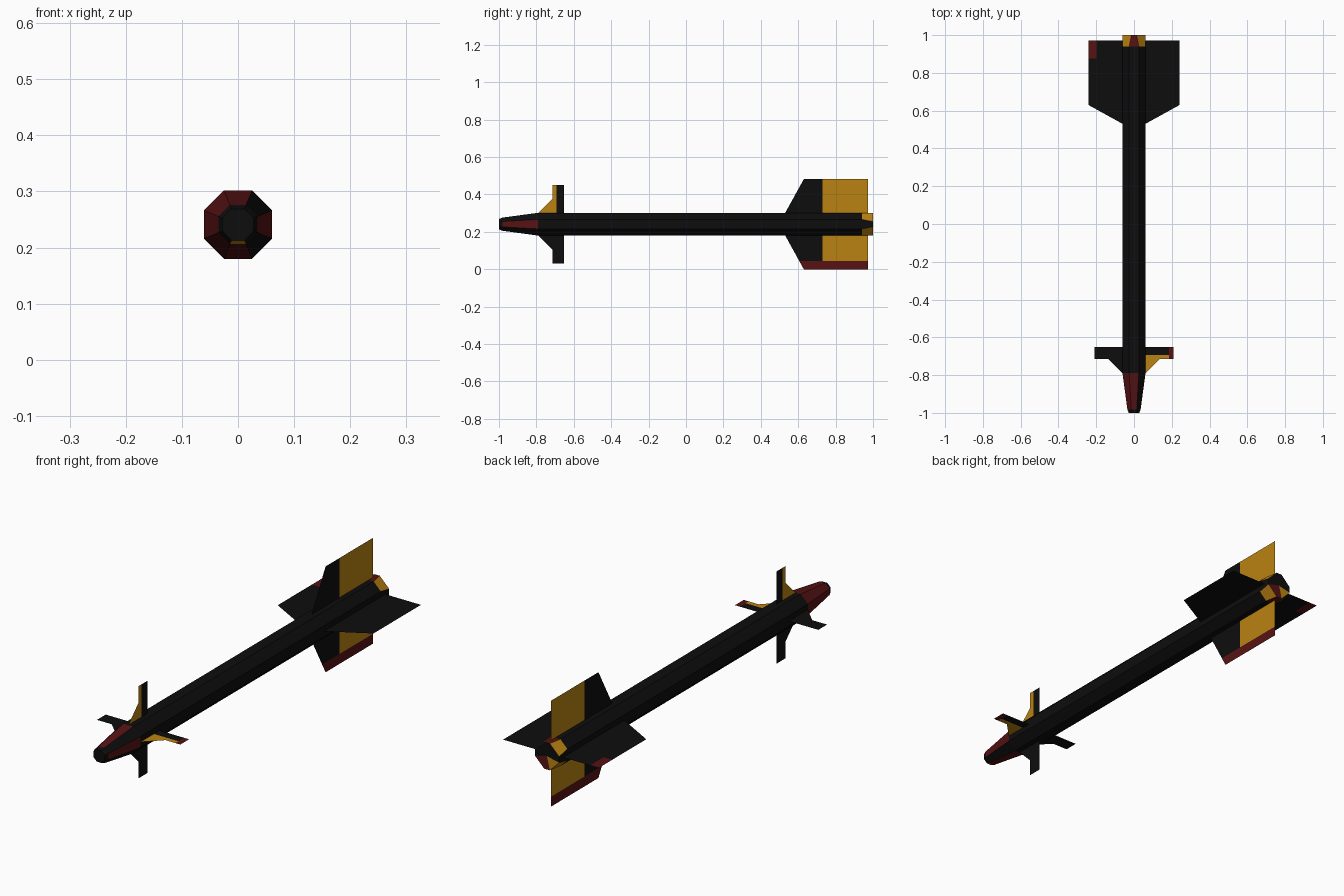
import bpy, bmesh

if "Cube" in bpy.data.objects:
    bpy.data.objects.remove(bpy.data.objects["Cube"])

CZ = 0.241          # height of the body axis
R = 0.061           # body apothem
BLACK, YELLOW, RED = 0, 1, 2


def material(name, rgb):
    m = bpy.data.materials.new(name)
    m.diffuse_color = (*rgb, 1)
    m.use_nodes = True
    m.node_tree.nodes["Principled BSDF"].inputs["Base Color"].default_value = m.diffuse_color
    return m


MATS = [material("black", (0.004, 0.004, 0.004)),
        material("amber", (0.5, 0.225, 0.006)),
        material("dark red", (0.095, 0.006, 0.007))]


def finish(name, bm):
    me = bpy.data.meshes.new(name)
    bm.to_mesh(me)
    bm.free()
    for m in MATS:
        me.materials.append(m)
    ob = bpy.data.objects.new(name, me)
    bpy.context.collection.objects.link(ob)
    return ob


def octagon(bm, y, r, w=None):
    # side k faces: 0 right, 1 upper right, 2 top ... 7 lower right
    w = 0.414 * r if w is None else w
    pts = [(r, -w), (r, w), (w, r), (-w, r), (-r, w), (-r, -w), (-w, -r), (w, -r)]
    return [bm.verts.new((x, y, CZ + z)) for x, z in pts]


def band(bm, a, b, colours):
    for k in range(8):
        n = (k + 1) % 8
        f = bm.faces.new((a[k], b[k], b[n], a[n]))
        f.material_index = colours[k]


# Main tube
bm = bmesh.new()
band(bm, octagon(bm, -0.79, R), octagon(bm, 0.94, R), [BLACK] * 8)
finish("body_tube", bm)

# Nose cone with a short blunt tip
bm = bmesh.new()
base, neck, tip = (octagon(bm, y, r) for y, r in ((-0.79, R), (-0.982, 0.035), (-1.0, 0.028)))
band(bm, neck, base, [RED, BLACK, RED, RED, RED, RED, RED, BLACK])
band(bm, tip, neck, [BLACK] * 6 + [YELLOW, BLACK])
bm.faces.new(tip)
finish("nose_cone", bm)

# Tail collar, its end more strongly chamfered, with a sectored end cap
bm = bmesh.new()
end = octagon(bm, 1.0, R, 0.014)
band(bm, octagon(bm, 0.94, R), end,
     [BLACK, YELLOW, RED, YELLOW, BLACK, YELLOW, RED, YELLOW])
centre = bm.verts.new((0, 1.0, CZ))
for k, c in enumerate([BLACK] * 5 + [YELLOW, RED, RED]):
    f = bm.faces.new((centre, end[(k + 1) % 8], end[k]))
    f.material_index = c
finish("tail_collar", bm)


def fin(name, profile, direction, cuts, rule):
    """Flat fin; profile is (y, distance from axis), cuts are ('y'|'d', value)."""
    dx, dz = direction
    bm = bmesh.new()
    bm.faces.new([bm.verts.new((dx * d, y, CZ + dz * d)) for y, d in profile])
    for axis, v in cuts:
        co = (0, v, 0) if axis == 'y' else (dx * v, 0, CZ + dz * v)
        no = (0, 1, 0) if axis == 'y' else (dx, 0, dz)
        bmesh.ops.bisect_plane(bm, geom=bm.verts[:] + bm.edges[:] + bm.faces[:],
                               plane_co=co, plane_no=no)
    for f in bm.faces:
        c = f.calc_center_median()
        f.material_index = rule(c.y, dx * c.x + dz * (c.z - CZ))
    finish(name, bm)


UP, DOWN, RIGHT, LEFT = (0, 1), (0, -1), (1, 0), (-1, 0)
REAR = [(0.53, 0.06), (0.63, 0.241), (0.972, 0.241), (0.972, 0.06)]
FRONT = [(-0.79, 0.06), (-0.715, 0.135), (-0.715, 0.21), (-0.652, 0.21), (-0.652, 0.06)]


def plain(y, d):
    return BLACK


def rear_paint(y, d):
    return YELLOW if y > 0.73 else BLACK


def front_paint(y, d):
    return YELLOW if y < -0.693 else BLACK


# Rear fins
fin("rear_fin_top", REAR, UP, [('y', 0.73)], rear_paint)
fin("rear_fin_bottom", REAR, DOWN, [('y', 0.73), ('d', 0.196)],
    lambda y, d: RED if d > 0.196 else rear_paint(y, d))
fin("rear_fin_right", REAR, RIGHT, [], plain)
fin("rear_fin_left", REAR, LEFT, [('y', 0.875), ('d', 0.198)],
    lambda y, d: RED if y > 0.875 and d > 0.198 else BLACK)

# Front control fins
fin("front_fin_top", FRONT, UP, [('y', -0.693)], front_paint)
fin("front_fin_bottom", FRONT, DOWN, [], plain)
fin("front_fin_right", FRONT, RIGHT, [('y', -0.693), ('d', 0.185)],
    lambda y, d: RED if d > 0.185 else front_paint(y, d))
fin("front_fin_left", FRONT, LEFT, [], plain)
